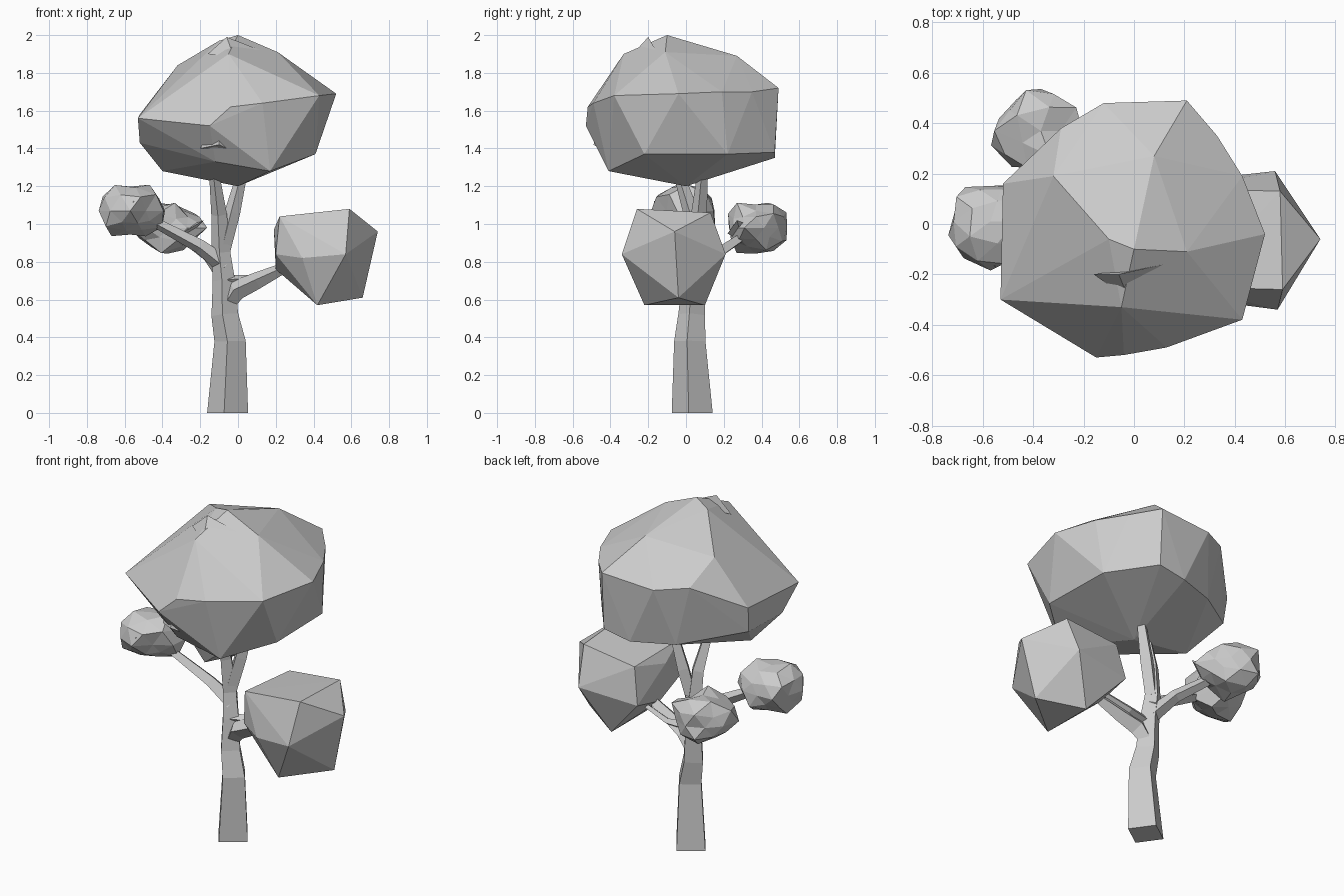
import bpy, bmesh, math, random
from mathutils import Vector

cube = bpy.data.objects.get("Cube")
if cube:
    bpy.data.objects.remove(cube, do_unlink=True)

grey = bpy.data.materials.new("plain grey")
grey.use_nodes = True
grey.diffuse_color = (0.6, 0.6, 0.6, 1)
grey.node_tree.nodes["Principled BSDF"].inputs["Base Color"].default_value = (0.6, 0.6, 0.6, 1)
rng = random.Random(4)


def finish(name, bm):
    """Turn a bmesh into a flat shaded object."""
    bmesh.ops.recalc_face_normals(bm, faces=bm.faces)
    mesh = bpy.data.meshes.new(name)
    bm.to_mesh(mesh)
    bm.free()
    mesh.materials.append(grey)
    obj = bpy.data.objects.new(name, mesh)
    bpy.context.scene.collection.objects.link(obj)
    return obj


def hull(name, points):
    """Faceted foliage mass wrapped around its corner points."""
    bm = bmesh.new()
    for p in points:
        bm.verts.new(p)
    result = bmesh.ops.convex_hull(bm, input=bm.verts)
    loose = {g for g in result["geom_interior"] + result["geom_unused"]
             if isinstance(g, bmesh.types.BMVert)}
    bmesh.ops.delete(bm, geom=list(loose), context="VERTS")
    return finish(name, bm)


def limb(name, stations, sides=4, turn=-0.17):
    """Tapering limb through (centre, radius) stations."""
    bm = bmesh.new()
    rings = []
    for i, (centre, radius) in enumerate(stations):
        before = Vector(stations[max(i - 1, 0)][0])
        after = Vector(stations[min(i + 1, len(stations) - 1)][0])
        along = (after - before).normalized()
        if i == 0 and centre[2] == 0:
            along = Vector((0, 0, 1))
        side = Vector((0, 1, 0)).cross(along).normalized()
        up = along.cross(side)
        ring = []
        for k in range(sides):
            a = turn + math.tau * k / sides
            ring.append(bm.verts.new(Vector(centre) + radius * (side * math.cos(a) + up * math.sin(a))))
        rings.append(ring)
    for low, high in zip(rings, rings[1:]):
        for k in range(sides):
            n = (k + 1) % sides
            bm.faces.new((low[k], low[n], high[n], high[k]))
    bm.faces.new(rings[0])
    bm.faces.new(rings[-1])
    return finish(name, bm)


def clump(name, centre, size, jitter):
    """Small ragged leaf ball with a few sharp slivers."""
    bm = bmesh.new()
    bmesh.ops.create_icosphere(bm, subdivisions=2, radius=1)
    for v in bm.verts:
        v.co *= 1 + rng.uniform(-jitter, jitter / 2)
        v.co = Vector(c + s * p for c, s, p in zip(centre, size, v.co))
    return finish(name, bm)


# Crown
hull("crown_foliage", [
    (0, -.1, 2), (-.1, -.06, 1.97), (-.05, -.33, 1.9), (.21, -.11, 1.91),
    (.08, .27, 1.89), (-.32, .19, 1.84),
    (.52, -.04, 1.69), (.43, -.38, 1.68), (.43, .19, 1.7), (.33, .35, 1.7),
    (.21, .49, 1.72), (-.12, .48, 1.7), (-.29, .38, 1.72), (-.52, .16, 1.58),
    (-.53, -.3, 1.56), (-.15, -.53, 1.52), (-.04, -.52, 1.62), (.13, -.49, 1.64),
    (-.52, -.16, 1.43), (-.51, .14, 1.43), (-.4, -.04, 1.28), (-.12, -.4, 1.33),
    (.17, -.41, 1.28), (.41, -.22, 1.37), (.4, .22, 1.37), (.21, .47, 1.38),
    (.04, .47, 1.35), (-.2, .38, 1.36), (0, 0, 1.2)])
hull("crown_top_tuft", [(-.16, -.2, 1.9), (.12, -.16, 1.92), (-.02, -.3, 1.88), (-.06, -.2, 1.99)])
hull("crown_front_tuft", [(-.2, -.42, 1.4), (-.02, -.43, 1.38), (-.1, -.42, 1.6), (-.1, -.49, 1.42)])

# Low foliage on the left side
hull("left_foliage", [
    (.74, -.06, .96), (.59, -.26, 1.08), (.58, .13, 1.06), (.56, .21, .84),
    (.57, -.34, .84), (.66, -.04, .61), (.42, -.22, .57), (.42, .1, .57),
    (.22, -.25, 1.04), (.24, .14, 1.02), (.19, -.08, .97), (.2, -.04, .76),
    (.2, -.23, .84), (.2, .17, .81), (.34, -.31, .82)])

# Small ragged foliage on the right and at the back
clump("right_foliage", (-.57, .01, 1.07), (.18, .18, .15), .25)
clump("back_foliage", (-.37, .37, .98), (.2, .18, .14), .25)
hull("right_tuft", [(-.66, -.1, 1.1), (-.56, -.06, 1.16), (-.6, -.14, 1.04), (-.55, -.17, 1.12)])
hull("back_tuft", [(-.3, .22, .95), (-.24, .32, 1), (-.3, .3, .9), (-.18, .27, 1.02)])

# Trunk and branches
limb("trunk", [((-.055, .033, 0), .11), ((-.042, .02, .38), .084), ((-.07, .03, .52), .072),
               ((-.075, .04, .7), .06), ((-.09, .05, .85), .05), ((-.1, .03, 1.05), .042),
               ((-.13, -.05, 1.3), .025)])
limb("crown_branch", [((-.08, .05, .86), .04), ((-.03, .07, 1.06), .042), ((.03, .09, 1.3), .026)])
limb("left_branch", [((-.07, .04, .56), .04), ((-.01, .02, .65), .055), ((.1, 0, .7), .045),
                     ((.27, -.03, .78), .025)])
limb("left_twig", [((-.06, .03, .7), .03), ((.08, .06, .71), .02), ((.25, .04, .76), .015)])
limb("right_branch", [((-.07, .05, .78), .05), ((-.2, .03, .88), .038), ((-.48, 0, 1.03), .025)])
limb("back_branch", [((-.08, .05, .74), .045), ((-.16, .16, .84), .035), ((-.33, .34, .96), .025)])
